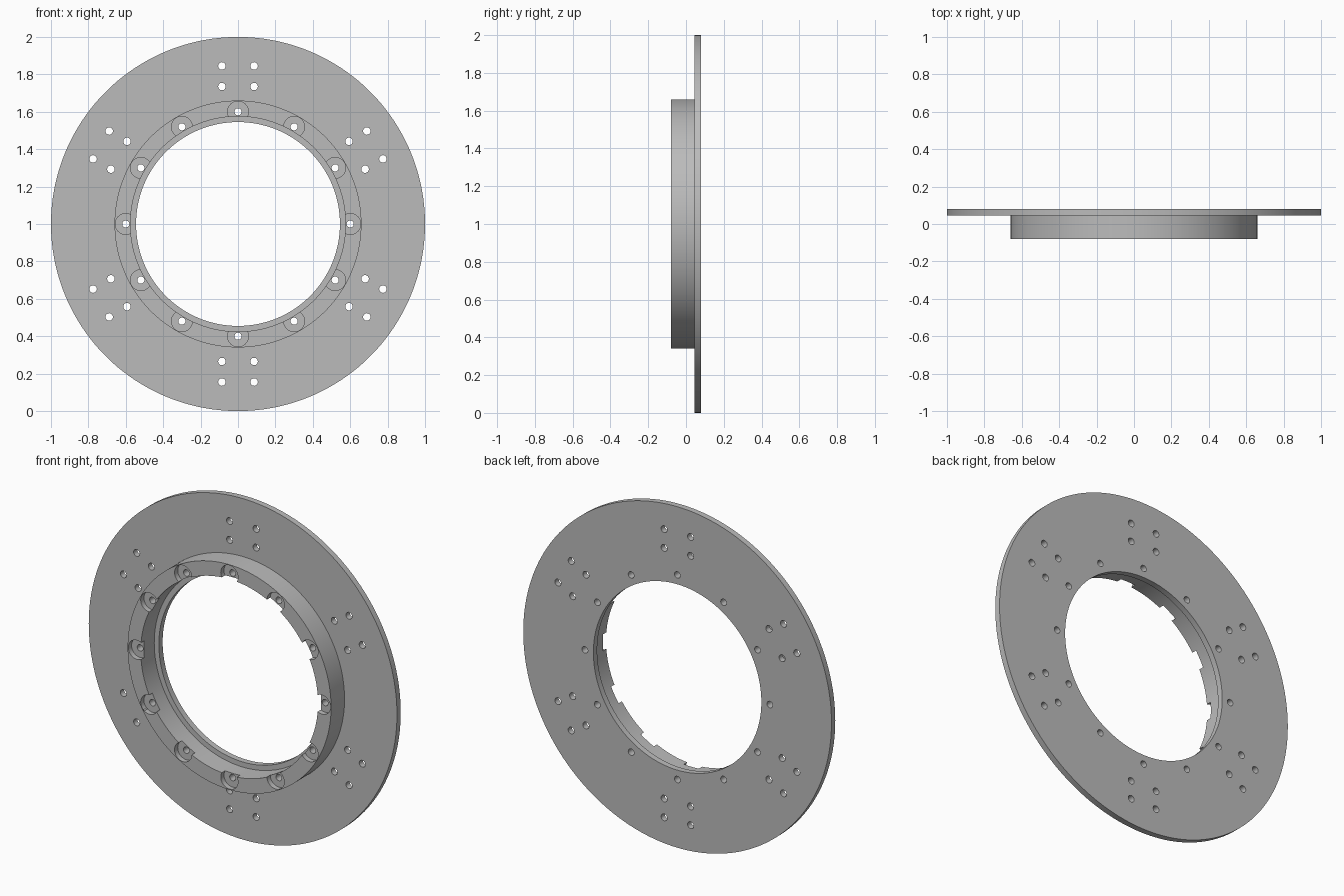
import bpy
import bmesh
import math
from mathutils import Matrix, Vector

cube = bpy.data.objects.get("Cube")
if cube:
    bpy.data.objects.remove(cube, do_unlink=True)

CENTRE = Vector((0, 0, 1))
FRONT, STEP, BACK = -0.08, 0.045, 0.08
OUTER, HUB, BORE, LIP = 1.0, 0.66, 0.575, 0.545
BOLT_CIRCLE = 0.6

metal = bpy.data.materials.new("grey metal")
metal.use_nodes = True
grey = (0.5, 0.5, 0.5, 1)
metal.diffuse_color = grey
metal.node_tree.nodes["Principled BSDF"].inputs["Base Color"].default_value = grey


def make_object(name, bm):
    bmesh.ops.recalc_face_normals(bm, faces=bm.faces[:])
    mesh = bpy.data.meshes.new(name)
    bm.to_mesh(mesh)
    bm.free()
    mesh.materials.append(metal)
    obj = bpy.data.objects.new(name, mesh)
    bpy.context.collection.objects.link(obj)
    return obj


def lathe(name, profile, steps):
    """Spin a closed (radius, y) outline around the ring axis."""
    bm = bmesh.new()
    verts = [bm.verts.new((r, y, 1)) for r, y in profile]
    edges = [bm.edges.new((v, verts[i - 1])) for i, v in enumerate(verts)]
    bmesh.ops.spin(bm, geom=verts + edges, cent=CENTRE, axis=(0, 1, 0),
                   angle=math.tau, steps=steps, use_merge=True)
    bmesh.ops.remove_doubles(bm, verts=bm.verts[:], dist=1e-5)
    return make_object(name, bm)


def drill(target, name, spots, radius, y0, y1, sides):
    """Cut round holes along y at the given (x, z) offsets from the centre."""
    bm = bmesh.new()
    turn = Matrix.Rotation(math.pi / 2, 4, "X")
    for x, z in spots:
        place = Matrix.Translation(CENTRE + Vector((x, (y0 + y1) / 2, z)))
        bmesh.ops.create_cone(bm, cap_ends=True, segments=sides, radius1=radius,
                              radius2=radius, depth=y1 - y0, matrix=place @ turn)
    cutter = make_object(name, bm)
    cutter.hide_render = True
    mod = target.modifiers.new(name, "BOOLEAN")
    mod.operation = "DIFFERENCE"
    mod.solver = "EXACT"
    mod.object = cutter
    bpy.context.view_layer.objects.active = target
    bpy.ops.object.modifier_apply(modifier=mod.name)
    bpy.data.objects.remove(cutter, do_unlink=True)


def around(points, count):
    """Repeat (x, z) points evenly around the axis."""
    spots = []
    for i in range(count):
        c, s = math.cos(math.tau * i / count), math.sin(math.tau * i / count)
        spots += [(x * c + z * s, z * c - x * s) for x, z in points]
    return spots


# Flange plate with the raised hub and a thin inner lip
ring = lathe("flanged_ring", [
    (LIP, BACK), (OUTER, BACK), (OUTER, STEP), (HUB, STEP),
    (HUB, FRONT), (BORE, FRONT), (BORE, STEP), (LIP, STEP)], 180)

# Counterbored hub bolts
bolts = around([(0, BOLT_CIRCLE)], 12)
drill(ring, "counterbores", bolts, 0.056, FRONT - 0.1, FRONT + 0.03, 40)
drill(ring, "bolt_holes", bolts, 0.019, FRONT - 0.1, BACK + 0.1, 24)

# Six groups of four holes through the plate
group = [(x, z) for x in (-0.086, 0.086) for z in (0.735, 0.845)]
drill(ring, "plate_holes", around(group, 6), 0.02, FRONT, BACK + 0.1, 24)

bpy.ops.object.select_all(action="DESELECT")
ring.select_set(True)
bpy.context.view_layer.objects.active = ring
bpy.ops.object.shade_smooth_by_angle(angle=math.radians(30))
